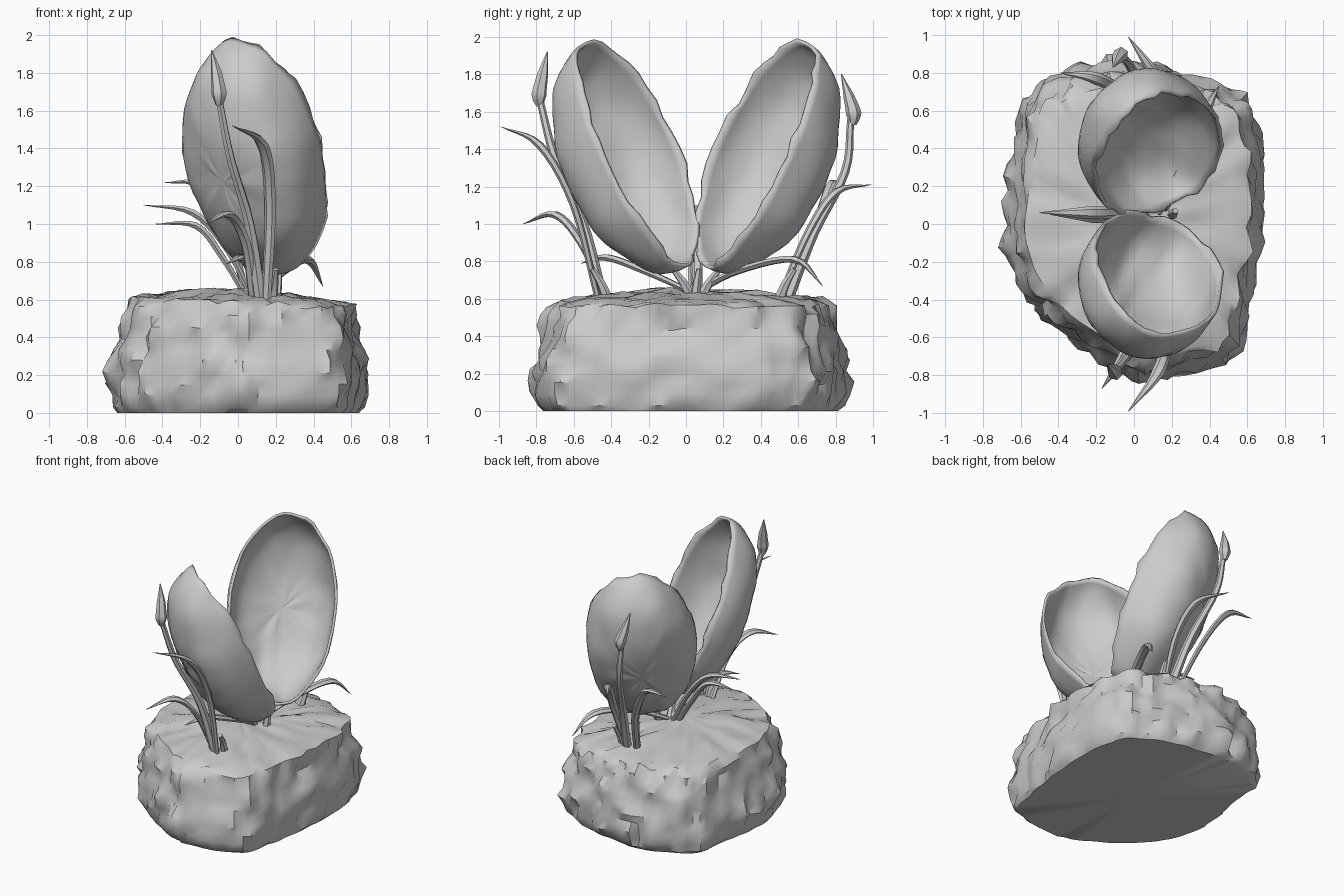
import bpy, bmesh, math, random
from mathutils import Vector, noise

random.seed(4)
if "Cube" in bpy.data.objects:
    bpy.data.objects.remove(bpy.data.objects["Cube"])

grey = bpy.data.materials.new("plain grey")
grey.use_nodes = True
grey.diffuse_color = (0.6, 0.6, 0.6, 1)
grey.node_tree.nodes["Principled BSDF"].inputs["Base Color"].default_value = (0.6, 0.6, 0.6, 1)


def finish(name, bm, angle):
    """Turn a bmesh into a smooth object that keeps its sharp creases."""
    bmesh.ops.recalc_face_normals(bm, faces=bm.faces)
    mesh = bpy.data.meshes.new(name)
    bm.to_mesh(mesh)
    bm.free()
    mesh.materials.append(grey)
    ob = bpy.data.objects.new(name, mesh)
    bpy.context.collection.objects.link(ob)
    bpy.ops.object.select_all(action="DESELECT")
    ob.select_set(True)
    bpy.context.view_layer.objects.active = ob
    bpy.ops.object.shade_smooth_by_angle(angle=math.radians(angle))
    return ob


def loft(bm, rings, cap_start=None, cap_end=None):
    """Join closed rings of points and close the ends with a fan to a point."""
    loops = [[bm.verts.new(p) for p in ring] for ring in rings]
    n = len(loops[0])
    for low, high in zip(loops, loops[1:]):
        for i in range(n):
            j = (i + 1) % n
            bm.faces.new((low[i], low[j], high[j], high[i]))
    for point, loop in ((cap_start, loops[0]), (cap_end, loops[-1])):
        if point is not None:
            tip = bm.verts.new(point)
            for i in range(n):
                bm.faces.new((loop[i], loop[(i + 1) % n], tip))


# Rock base: an uneven outline, lofted upward and roughened
outline = [(0.67, -0.1), (0.69, 0.35), (0.62, 0.62), (0.45, 0.74), (0.2, 0.82),
           (-0.1, 0.87), (-0.35, 0.81), (-0.57, 0.7), (-0.64, 0.3), (-0.69, -0.05),
           (-0.61, -0.32), (-0.4, -0.57), (-0.1, -0.76), (0.1, -0.82), (0.55, -0.73), (0.62, -0.4)]


def outline_point(t):
    f = t * len(outline)
    i = math.floor(f)
    a = Vector(outline[i % len(outline)])
    return a.lerp(Vector(outline[(i + 1) % len(outline)]), f - i)


def rock():
    levels = [(0.0, 0.94), (0.03, 0.98), (0.09, 1.0), (0.15, 1.01), (0.21, 1.01),
              (0.27, 0.99), (0.33, 0.97), (0.39, 0.95), (0.45, 0.94), (0.51, 0.92),
              (0.56, 0.9), (0.59, 0.85), (0.605, 0.75), (0.62, 0.6), (0.635, 0.45),
              (0.645, 0.28), (0.645, 0.12)]
    count = 90
    rings = []
    for z, scale in levels:
        ring = []
        for i in range(count):
            # averaging neighbours rounds the corners
            t = i / count
            flat = sum((outline_point(t + k * 0.012) for k in (-1, 0, 1)), Vector((0, 0))) / 3
            x, y = flat * scale
            p = Vector((x, y, z))
            cells = noise.voronoi(p * 4.5)[0]
            lump = min(1, (cells[1] - cells[0]) * 2.2) - 0.5
            rough = noise.noise(p * 8)
            fine = noise.noise(p * 19)
            if z > 0.58:
                p.z += 0.022 * lump + 0.025 * rough + 0.012 * fine - 0.03 * x
            else:
                out = Vector((x, y, 0)).normalized()
                p += out * (0.05 * lump + 0.035 * rough + 0.02 * fine) * min(1, 0.3 + z * 10)
                if z > 0.05:
                    p.z += 0.02 * rough + 0.01 * fine
            ring.append(p)
        rings.append(ring)
    bm = bmesh.new()
    loft(bm, rings, (0, 0, 0), (0, 0, 0.65))
    finish("rock_base", bm, 38)


rock()

# Pair of open shells, mirrored front to back
MIRROR = 0.11


def shell(name, mirrored):
    centre = Vector((0.13, -0.27, 1.37))
    long_axis = Vector((-0.23, -0.5, 1.22)).normalized()
    side = Vector((0.62, -0.55, 0.1))
    side = (side - long_axis * side.dot(long_axis)).normalized()
    opening = long_axis.cross(side).normalized()
    count, rows = 44, 14

    def place(v, u):
        r = math.cos(u) ** 0.85
        lip = math.cos(u) ** 8
        near = max(0, math.sin(v - 0.25))
        bump = 1 + 0.04 * noise.noise(Vector((math.cos(v) * 3, math.sin(v) * 3, u * 2)))
        width = 0.425 * (1 - 0.07 * lip)
        p = centre + (long_axis * 0.67 * math.cos(v) + side * width * math.sin(v)) * r * bump
        p += opening * (0.07 * near * lip - 0.37 * math.sin(u) * bump)
        p -= side * 0.04 * near * lip
        if u == 0:
            p += opening * random.uniform(-0.02, 0.015)
        if mirrored:
            p.y = MIRROR - p.y
        return p

    rings = [[place(math.tau * i / count, math.pi / 2 * k / rows) for i in range(count)]
             for k in range(rows)]
    bm = bmesh.new()
    loft(bm, rings, None, place(0, math.pi / 2 - 1e-4))
    ob = finish(name, bm, 40)
    wall = ob.modifiers.new("wall", "SOLIDIFY")
    wall.thickness = 0.02
    wall.offset = -1


shell("front_shell", False)
shell("back_shell", True)


def sweep(name, points, radii, flat=1.0, sides=6):
    """Tapered tube along a smooth path; flat below 1 gives a blade."""
    pts = [Vector(p) for p in points]
    pts = [pts[0] * 2 - pts[1]] + pts + [pts[-1] * 2 - pts[-2]]
    path = []
    for k in range(1, len(pts) - 2):
        a, b, c, d = pts[k - 1:k + 3]
        for s in range(5):
            t = s / 5
            pos = 0.5 * (2 * b + (c - a) * t + (2 * a - 5 * b + 4 * c - d) * t * t
                         + (3 * b - a - 3 * c + d) * t ** 3)
            path.append((pos, radii[k - 1] * (1 - t) + radii[k] * t))
    path.append((pts[-2], radii[-1]))
    rings = []
    for k, (pos, r) in enumerate(path):
        ahead = (path[min(k + 1, len(path) - 1)][0] - path[max(k - 1, 0)][0]).normalized()
        chord = pts[-2] - pts[1]
        u = Vector((0, 0, 1)).cross(chord).normalized()
        u = (u - ahead * u.dot(ahead)).normalized()
        w = ahead.cross(u)
        rings.append([pos + (u * math.cos(math.tau * i / sides)
                             + w * flat * math.sin(math.tau * i / sides)) * r
                      for i in range(sides)])
    bm = bmesh.new()
    loft(bm, rings, path[0][0], path[-1][0])
    finish(name, bm, 45)


# Budded stems
stem_radii = [0.034, 0.028, 0.023, 0.019]
bud_radii = [0.02, 0.042, 0.03, 0.003]
sweep("front_stem", [(0.12, -0.45, 0.6), (0.06, -0.55, 1.0), (-0.04, -0.7, 1.35), (-0.1, -0.78, 1.66)],
      stem_radii)
sweep("front_bud", [(-0.1, -0.78, 1.63), (-0.1, -0.785, 1.69), (-0.115, -0.765, 1.8), (-0.14, -0.74, 1.92)],
      bud_radii)
sweep("back_stem", [(0.12, 0.54, 0.6), (0.06, 0.68, 0.95), (-0.03, 0.85, 1.28), (-0.07, 0.88, 1.56)],
      stem_radii)
sweep("back_bud", [(-0.07, 0.89, 1.53), (-0.07, 0.895, 1.59), (-0.09, 0.87, 1.68), (-0.11, 0.83, 1.8)],
      bud_radii)

# Curved leaves
leaves = {
    "front_tall_leaf": [(0.15, -0.47, 0.6), (0.17, -0.6, 1.1), (0.13, -0.78, 1.42), (-0.03, -0.99, 1.52)],
    "front_short_leaf": [(0.08, -0.42, 0.6), (0.04, -0.56, 0.9), (-0.05, -0.7, 1.05), (-0.17, -0.87, 1.0)],
    "back_tall_leaf": [(0.15, 0.5, 0.6), (0.16, 0.65, 0.95), (0.1, 0.8, 1.17), (-0.03, 0.99, 1.21)],
    "back_side_leaf": [(0.05, 0.52, 0.6), (-0.05, 0.68, 0.95), (-0.2, 0.77, 1.2), (-0.39, 0.8, 1.22)],
    "back_low_leaf": [(0.12, 0.06, 0.64), (0.24, 0.28, 0.75), (0.37, 0.58, 0.81), (0.45, 0.73, 0.67)],
    "front_low_leaf": [(0.12, 0.02, 0.64), (0.08, -0.2, 0.74), (0.02, -0.42, 0.82), (-0.06, -0.56, 0.79)],
    "right_upper_leaf": [(0.07, 0.06, 0.62), (-0.06, 0.06, 0.87), (-0.24, 0.06, 1.06), (-0.5, 0.06, 1.1)],
    "right_lower_leaf": [(0.04, 0.04, 0.62), (-0.08, 0.04, 0.82), (-0.22, 0.04, 0.99), (-0.44, 0.05, 1.0)],
}
for leaf_name, leaf_path in leaves.items():
    sweep(leaf_name, leaf_path, [0.026, 0.031, 0.034, 0.002], 0.6)

# Short stalks that hold the hinge and fill the clumps
for i, (x, y, lean) in enumerate([(0.12, 0.03, -0.1), (0.16, 0.08, 0.1), (0.2, 0.05, 0.02),
                                  (0.18, -0.42, -0.08), (0.18, 0.5, 0.08)]):
    sweep(f"stalk_{i + 1}", [(x, y, 0.6), (x + 0.01, y + lean * 0.4, 0.68), (x + 0.02, y + lean, 0.76)],
          [0.03, 0.024, 0.015])
